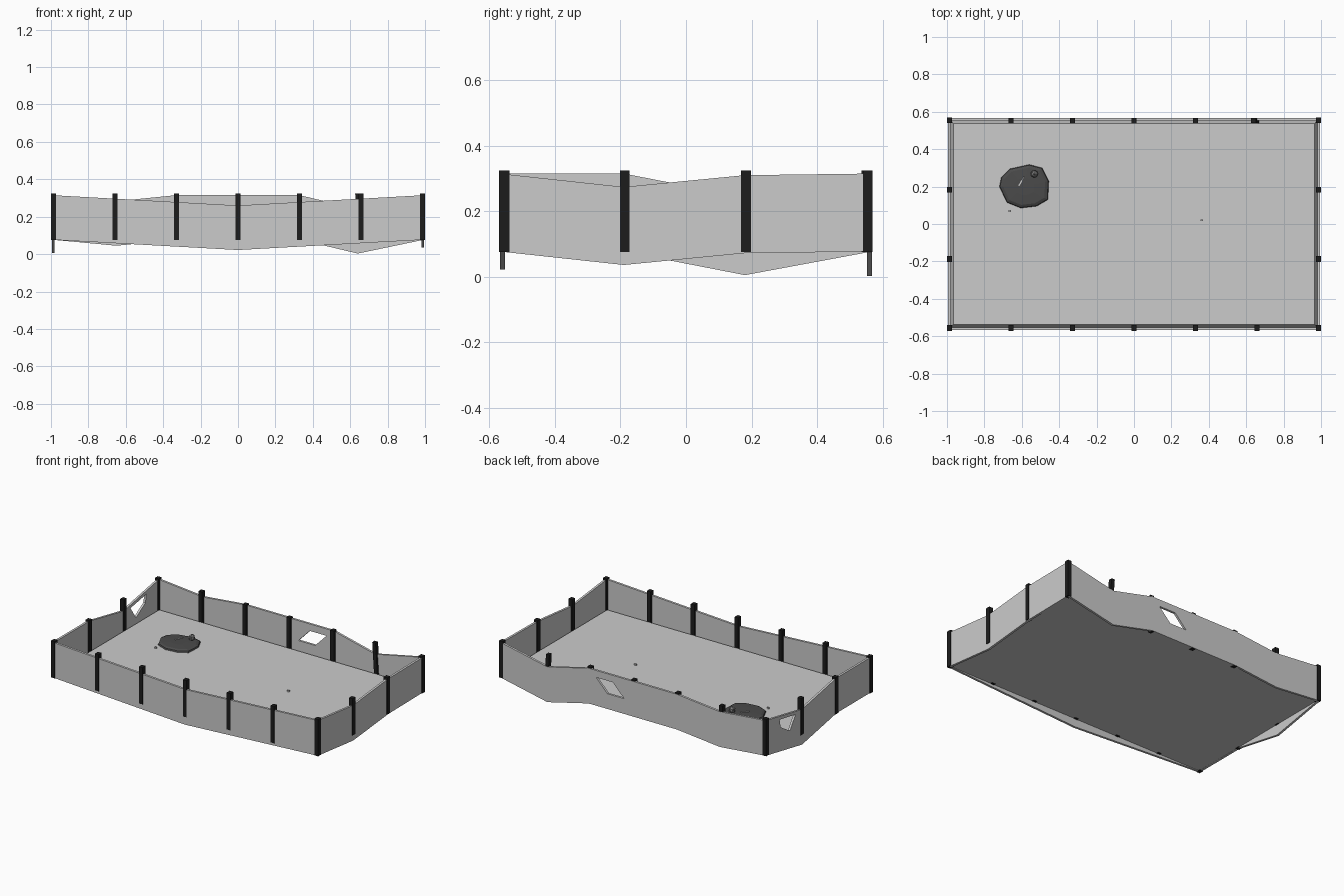
import bpy, bmesh
from mathutils import Vector

if "Cube" in bpy.data.objects:
    bpy.data.objects.remove(bpy.data.objects["Cube"])


def material(name, v):
    m = bpy.data.materials.new(name)
    m.diffuse_color = (v, v, v, 1)
    m.use_nodes = True
    m.node_tree.nodes["Principled BSDF"].inputs["Base Color"].default_value = m.diffuse_color
    return m


BLACK = material("dark_timber", 0.012)
DARK = material("dark_earth", 0.07)


def loft(name, rings, mat=None):
    """Solid made of matching rings of points, capped at both ends."""
    bm = bmesh.new()
    vs = [[bm.verts.new(p) for p in r] for r in rings]
    n = len(vs[0])
    for a, b in zip(vs, vs[1:]):
        for i in range(n):
            j = (i + 1) % n
            bm.faces.new((a[i], a[j], b[j], b[i]))
    bm.faces.new(vs[0][::-1])
    bm.faces.new(vs[-1])
    bmesh.ops.recalc_face_normals(bm, faces=bm.faces)
    me = bpy.data.meshes.new(name)
    bm.to_mesh(me)
    bm.free()
    ob = bpy.data.objects.new(name, me)
    bpy.context.collection.objects.link(ob)
    if mat:
        me.materials.append(mat)
    return ob


def box(name, c, s, mat=None, lean=(0, 0)):
    rings = []
    for k in (-1, 1):
        dx, dy = lean if k > 0 else (0, 0)
        rings.append([(c[0] + dx + i * s[0] / 2, c[1] + dy + j * s[1] / 2, c[2] + k * s[2] / 2)
                      for i, j in ((-1, -1), (1, -1), (1, 1), (-1, 1))])
    return loft(name, rings, mat)


def panel(name, axis, prof, d0, d1, mat=None):
    """Upright profile (along, z) extruded across the wall thickness."""
    f = (lambda u, d, z: (u, d, z)) if axis == "x" else (lambda u, d, z: (d, u, z))
    return loft(name, [[f(u, d, z) for u, z in prof] for d in (d0, d1)], mat)


def wall(name, axis, base, d0, d1, hole=None):
    """Sagging wall of constant height, with an optional broken hole."""
    prof = base + [(u, z + 0.238) for u, z in reversed(base)]
    ob = panel(name, axis, prof, d0, d1)
    if hole:
        cut = panel("hole_cutter", axis, hole, min(d0, d1) - 0.05, max(d0, d1) + 0.05)
        cut.hide_render = True
        m = ob.modifiers.new("hole", "BOOLEAN")
        m.operation = "DIFFERENCE"
        m.solver = "EXACT"
        m.object = cut
        bpy.context.view_layer.objects.active = ob
        bpy.ops.object.modifier_apply(modifier=m.name)
        bpy.data.objects.remove(cut)
    return ob


# ground slab, slightly tapered towards the top
def rect(x, y, z):
    return [(-x, -y, z), (x, -y, z), (x, y, z), (-x, y, z)]


loft("ground_slab", [rect(0.98, 0.553, 0.078), rect(0.966, 0.538, 0.118)])

# four sagging walls
B = 0.077
wall("front_wall", "x", [(-0.995, B), (0, 0.022), (0.995, B)], -0.568, -0.553)
wall("back_wall", "x",
     [(-0.995, B), (-0.65, 0.045), (-0.33, B), (0.33, B), (0.64, 0.003), (0.995, B)],
     0.553, 0.568, [(0.275, 0.268), (0.15, 0.268), (0.065, 0.18), (0.19, 0.18)])
wall("right_wall", "y", [(-0.568, B), (-0.19, 0.036), (0.18, 0.072), (0.568, B)], 0.98, 0.995)
wall("left_wall", "y", [(-0.568, B), (-0.19, B), (0.18, 0.005), (0.568, B)], -0.995, -0.98,
     [(0.25, 0.235), (0.42, 0.265), (0.41, 0.21), (0.31, 0.148)])

# posts along the long sides and the short sides
PZ, PH = 0.2, 0.249
for i in range(7):
    x = (i - 3) * 0.3285
    box("front_post", (x, -0.555, PZ), (0.027, 0.032, PH), BLACK)
    if i == 5:
        box("leaning_back_post", (x, 0.55, PZ), (0.025, 0.026, PH), BLACK, lean=(-0.018, 0.003))
    else:
        y = 0.555 if i in (0, 6) else 0.551
        box("back_post", (x, y, PZ), (0.027, 0.03, PH), BLACK)
for s in (-1, 1):
    for y in (-0.187, 0.183):
        box("side_post", (s * 0.986, y, PZ), (0.027, 0.03, PH), BLACK)

# faceted mud mound
outline = [(-0.72, 0.20), (-0.71, 0.25), (-0.665, 0.295), (-0.56, 0.318), (-0.49, 0.30),
           (-0.455, 0.23), (-0.46, 0.13), (-0.52, 0.095), (-0.605, 0.085), (-0.68, 0.115)]
c = Vector((-0.59, 0.2))


def ring(k, z):
    return [(*(c + (Vector(p) - c) * k), z) for p in outline]


loft("mud_mound", [ring(1, 0.117), ring(0.97, 0.127), ring(0.85, 0.134), ring(0.4, 0.137)], DARK)

# stone and twig on the mound
bm = bmesh.new()
bmesh.ops.create_icosphere(bm, subdivisions=1, radius=0.022)
me = bpy.data.meshes.new("stone")
bm.to_mesh(me)
bm.free()
me.materials.append(material("stone_grey", 0.2))
stone = bpy.data.objects.new("stone", me)
stone.location = (-0.533, 0.268, 0.15)
stone.scale = (1, 1, 1.1)
bpy.context.collection.objects.link(stone)
twig = box("twig", (0, 0, 0), (0.055, 0.007, 0.007))
twig.location = (-0.602, 0.228, 0.141)
twig.rotation_euler = (0, -0.1, 1.05)

# loose pebbles on the ground
box("pebble", (-0.665, 0.07, 0.122), (0.013, 0.01, 0.012))
box("pebble", (0.363, 0.02, 0.122), (0.014, 0.01, 0.012))
